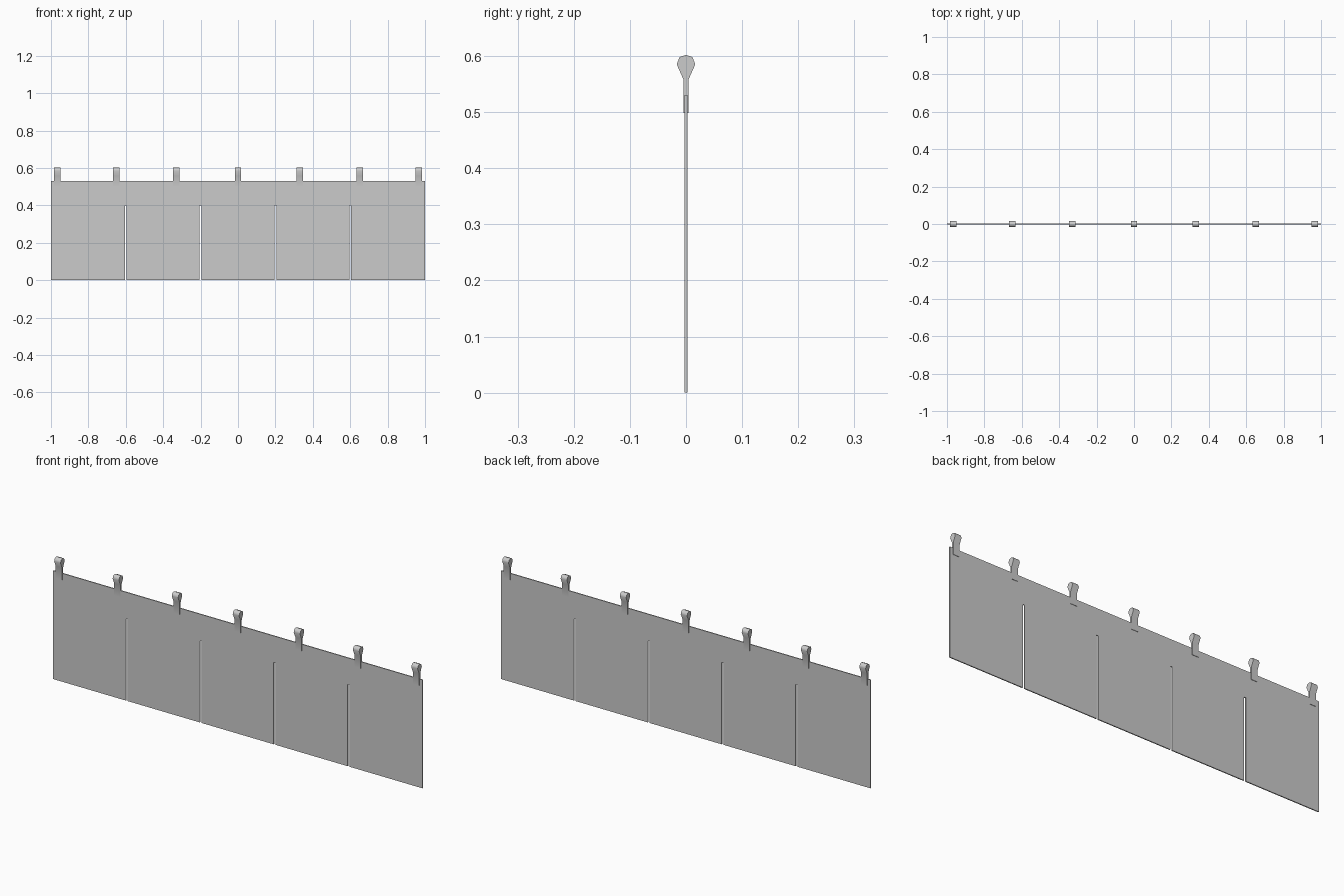
import bpy

if "Cube" in bpy.data.objects:
    bpy.data.objects.remove(bpy.data.objects["Cube"])


def prism(name, outline, axis, half, centre=0.0):
    """Extrude a closed 2D outline (u, z) along x or y."""
    def place(u, z, d):
        return (centre + d, u, z) if axis == 'x' else (u, centre + d, z)
    n = len(outline)
    verts = [place(u, z, d) for d in (-half, half) for u, z in outline]
    faces = [list(range(n))[::-1], list(range(n, 2 * n))]
    faces += [[i, (i + 1) % n, n + (i + 1) % n, n + i] for i in range(n)]
    if axis == 'y':
        faces = [f[::-1] for f in faces]
    mesh = bpy.data.meshes.new(name)
    mesh.from_pydata(verts, [], faces)
    if axis == 'y':
        # outline direction is chosen counter-clockwise seen from the front
        mesh.update()
    obj = bpy.data.objects.new(name, mesh)
    bpy.context.collection.objects.link(obj)
    return obj


# Hanging cloth panel with four slits open at the bottom
slit_half, slit_top, top = 0.005, 0.40, 0.53
outline = [(-1, top), (-1, 0)]
for x in (-0.6, -0.2, 0.2, 0.6):
    outline += [(x - slit_half, 0), (x - slit_half, slit_top),
                (x + slit_half, slit_top), (x + slit_half, 0)]
outline += [(1, 0), (1, top)]
prism("cloth_panel", outline, 'y', 0.0025)

# Hanging tabs: narrow stem clasping the cloth, bulging at the top
side = [(0.0045, 0.498), (0.0045, 0.558), (0.0165, 0.585), (0.0115, 0.598)]
profile = side + [(0, 0.602)] + [(-y, z) for y, z in reversed(side)]
for i, x in enumerate((-0.966, -0.65, -0.33, 0, 0.33, 0.65, 0.966)):
    tab = prism(f"hanging_tab_{i + 1}", profile, 'x', 0.017, x)
    bpy.context.view_layer.objects.active = tab
    tab.select_set(True)
    bpy.ops.object.shade_smooth_by_angle(angle=0.87)
    tab.select_set(False)
